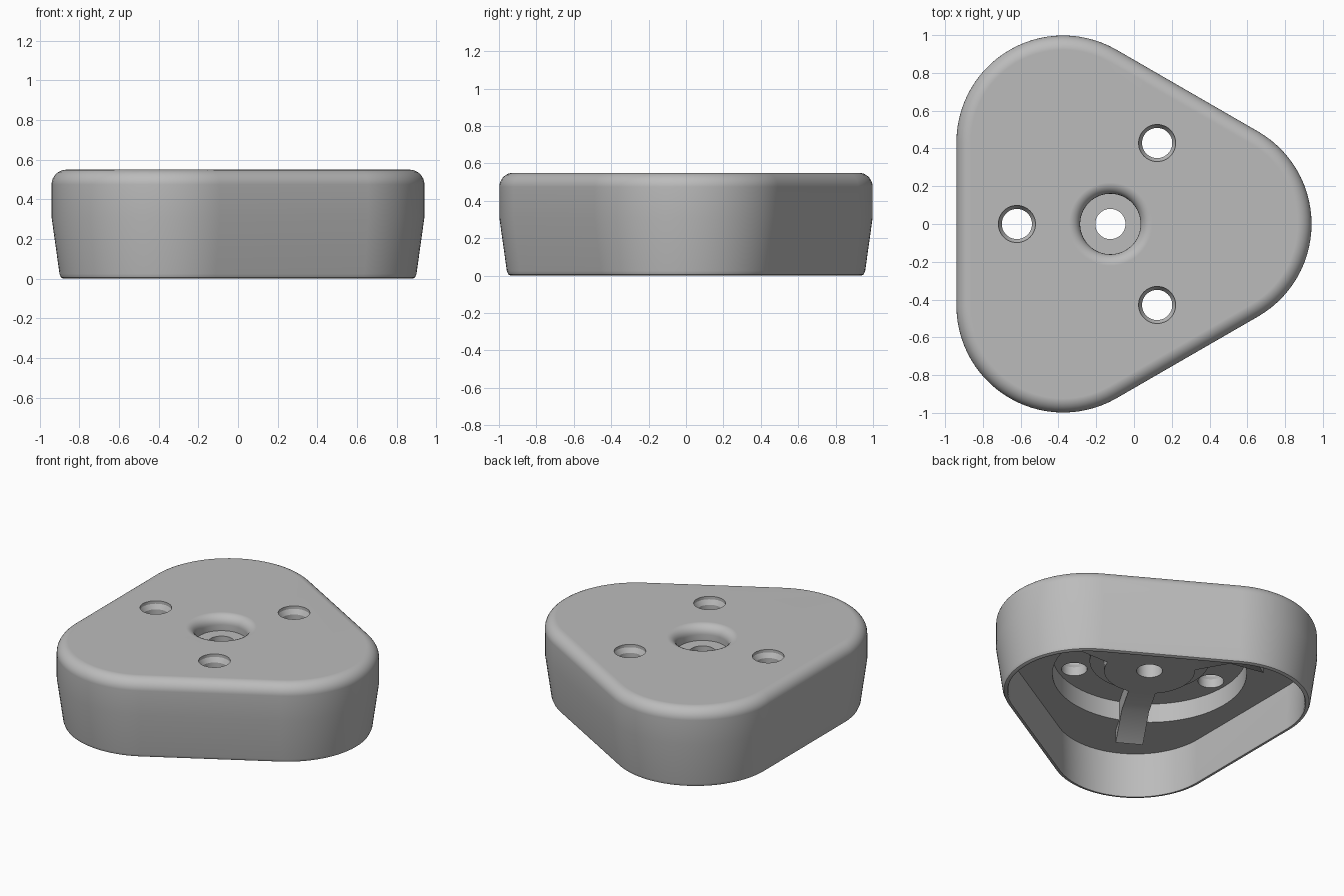
import bpy, bmesh, math
from mathutils import Vector, Matrix

cube = bpy.data.objects.get("Cube")
if cube:
    bpy.data.objects.remove(cube, do_unlink=True)

CX = -0.125               # axis of the three-fold symmetry
CORNER_DIST, CORNER_R = 0.5, 0.565
HEIGHT, FLOOR, CEILING, HUB = 0.55, 0.31, 0.44, 0.33

grey = bpy.data.materials.new("plain grey")
grey.use_nodes = True
grey.diffuse_color = (0.5, 0.5, 0.5, 1)
grey.node_tree.nodes["Principled BSDF"].inputs["Base Color"].default_value = (0.5, 0.5, 0.5, 1)


def make_object(name, bm):
    bmesh.ops.remove_doubles(bm, verts=bm.verts, dist=1e-5)
    bmesh.ops.recalc_face_normals(bm, faces=bm.faces)
    mesh = bpy.data.meshes.new(name)
    bm.to_mesh(mesh)
    bm.free()
    mesh.materials.append(grey)
    obj = bpy.data.objects.new(name, mesh)
    bpy.context.collection.objects.link(obj)
    return obj


def bridge(bm, a, b):
    n = len(a)
    for i in range(n):
        bm.faces.new((a[i], a[(i + 1) % n], b[(i + 1) % n], b[i]))


def arc(cx, cz, r, start, end, steps):
    return [(cx + r * math.cos(math.radians(start + (end - start) * i / steps)),
             cz + r * math.sin(math.radians(start + (end - start) * i / steps)))
            for i in range(steps + 1)]


def rounded_triangle(offset, z, steps=28):
    pts = []
    for corner in (0, 120, 240):
        a = math.radians(corner)
        centre = (CX + CORNER_DIST * math.cos(a), CORNER_DIST * math.sin(a))
        pts += [(x, y, z) for x, y in
                arc(*centre, CORNER_R + offset, corner - 60, corner + 60, steps)]
    return pts


def lathe(name, profile, x, y, segments=72):
    """Solid of revolution; the profile starts and ends on the axis."""
    bm = bmesh.new()
    rings = []
    for r, z in profile[1:-1]:
        rings.append([bm.verts.new((x + r * math.cos(t), y + r * math.sin(t), z))
                      for t in (math.tau * i / segments for i in range(segments))])
    for a, b in zip(rings, rings[1:]):
        bridge(bm, a, b)
    bm.faces.new(rings[0])
    bm.faces.new(rings[-1])
    return make_object(name, bm)


def combine(target, tool, operation):
    mod = target.modifiers.new(tool.name, 'BOOLEAN')
    mod.operation, mod.solver, mod.object = operation, 'EXACT', tool
    bpy.context.view_layer.objects.active = target
    bpy.ops.object.modifier_apply(modifier=mod.name)
    bpy.data.objects.remove(tool, do_unlink=True)


# Rounded triangular shell: inner wall, rim, tapered outside, filleted top
section = [(-0.065, FLOOR), (-0.075, 0.01), (-0.07, 0.0), (-0.06, 0.0)]
section += [(-0.048, 0.006), (-0.04, 0.025), (0.0, 0.31)]
section += arc(-0.075, HEIGHT - 0.075, 0.075, 0, 90, 8)
bm = bmesh.new()
loops = [[bm.verts.new(p) for p in rounded_triangle(o, z)] for o, z in section]
for a, b in zip(loops, loops[1:]):
    bridge(bm, a, b)
bm.faces.new(loops[0])
bm.faces.new(loops[-1])
body = make_object("knob_body", bm)

# Round underside pocket that leaves a stepped hub
pocket = lathe("pocket_cutter", [
    (0, 0.2), (0.6, 0.2), (0.6, CEILING), (0.37, CEILING), (0.37, 0.4),
    (0.28, 0.4), (0.28, HUB), (0, HUB)], CX, 0, 96)
combine(body, pocket, 'DIFFERENCE')

# Three ribs from hub towards the corners, with sloping raised ends
side = [(0.2, HUB), (0.5, HUB), (0.72, 0.22), (0.72, 0.47), (0.2, 0.47)]
for angle in (0, 120, 240):
    bm = bmesh.new()
    a, b = ([bm.verts.new((r, w, z)) for r, z in side] for w in (-0.085, 0.085))
    bridge(bm, a, b)
    bm.faces.new(a)
    bm.faces.new(b)
    bm.transform(Matrix.Translation((CX, 0, 0)) @ Matrix.Rotation(math.radians(angle), 4, 'Z'))
    combine(body, make_object("rib", bm), 'UNION')

# Central recess with a soft lip and a through hole
lip = [(0.22 + x, z) for x, z in arc(0, HEIGHT - 0.06, 0.06, 180, 90, 6)]
recess = lathe("recess_cutter", [(0, 0.1), (0.08, 0.1), (0.08, 0.45), (0.16, 0.45)]
               + lip + [(0.22, 0.7), (0, 0.7)], CX, 0)
combine(body, recess, 'DIFFERENCE')

# Three chamfered screw holes
for angle in (60, 180, 300):
    a = math.radians(angle)
    hole = lathe("screw_hole_cutter", [
        (0, 0.1), (0.08, 0.1), (0.08, 0.5), (0.098, 0.53), (0.098, 0.7), (0, 0.7)],
        CX + 0.495 * math.cos(a), 0.495 * math.sin(a), 48)
    combine(body, hole, 'DIFFERENCE')

# Smooth shading with crisp edges and flat large faces
bpy.ops.object.select_all(action='DESELECT')
body.select_set(True)
bpy.context.view_layer.objects.active = body
bpy.ops.object.shade_smooth_by_angle(angle=math.radians(30))
weighted = body.modifiers.new("weighted_normals", 'WEIGHTED_NORMAL')
weighted.keep_sharp = True
